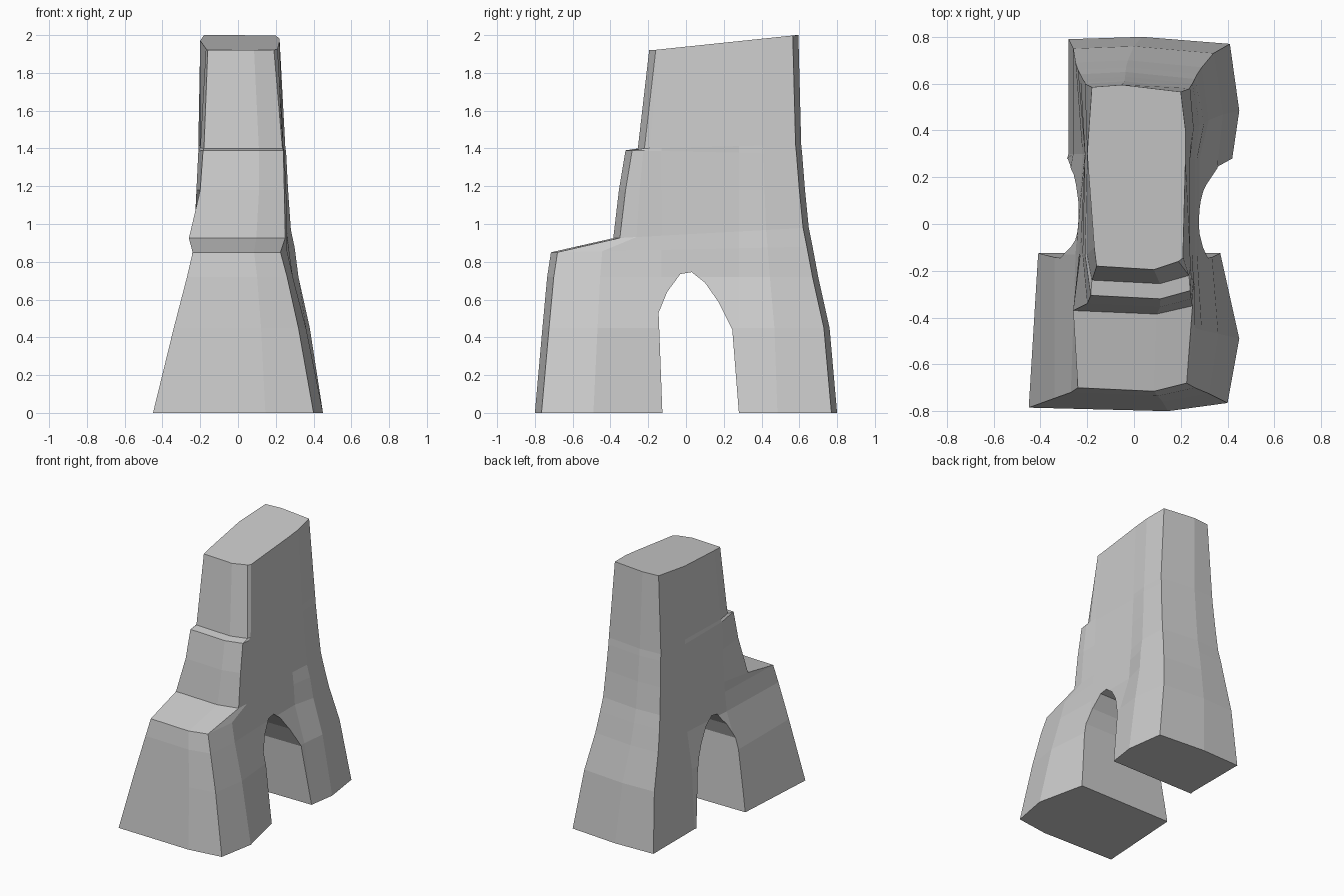
import bpy, bmesh

if "Cube" in bpy.data.objects:
    bpy.data.objects.remove(bpy.data.objects["Cube"])


def make_object(name, rings):
    """Skin a stack of equal-length closed rings and cap both ends."""
    bm = bmesh.new()
    loops = [[bm.verts.new(p) for p in ring] for ring in rings]
    n = len(loops[0])
    for a, b in zip(loops, loops[1:]):
        for i in range(n):
            j = (i + 1) % n
            bm.faces.new((a[i], a[j], b[j], b[i]))
    bm.faces.new(loops[0][::-1])
    bm.faces.new(loops[-1])
    bmesh.ops.recalc_face_normals(bm, faces=bm.faces)
    mesh = bpy.data.meshes.new(name)
    bm.to_mesh(mesh)
    bm.free()
    ob = bpy.data.objects.new(name, mesh)
    bpy.context.collection.objects.link(ob)
    return ob


def rock_ring(zf, zb, yf, yb, left, right):
    """Outline of the rock at one level, tilted from zf (front) to zb (back)."""
    fl, l1, l2, bl = left
    fr, rf, r1, r2, rb, br = right
    y1 = max(-0.13, yf + 0.08)
    pts = [(fl, yf), (fl * 0.3 + fr * 0.7, yf - 0.015), (fr, yf + 0.02),
           (rf, yf + (y1 - yf) * 0.45), (r1, y1), (r2, 0.28),
           (rb, 0.28 + (yb - 0.28) * 0.4), (br, yb - 0.02),
           (bl * 0.4 + br * 0.6 - 0.1, yb + 0.01), (bl, yb),
           (l2, 0.30), (l1, y1)]
    ring = []
    for x, y in pts:
        t = min(1, max(0, (y - yf) / (yb - yf)))
        ring.append((x, y, zf + (zb - zf) * t))
    return ring


# levels: front z, back z, front y, back y, left x values, right x values
levels = [
    (0, 0, -.785, .79, (-.45, -.41, -.28, -.28), (.40, .45, .37, .42, .45, .41)),
    (.45, .45, -.745, .75, (-.34, -.34, -.26, -.26), (.32, .36, .33, .36, .38, .34)),
    (.72, .72, -.72, .69, (-.27, -.25, -.22, -.25), (.26, .29, .28, .28, .32, .29)),
    (.85, .88, -.70, .66, (-.24, -.235, -.21, -.24), (.225, .26, .27, .27, .30, .27)),
    (.925, .98, -.37, .64, (-.26, -.23, -.21, -.23), (.25, .26, .26, .26, .28, .26)),
    (1.18, 1.18, -.34, .62, (-.20, -.22, -.21, -.22), (.245, .255, .25, .25, .265, .25)),
    (1.39, 1.37, -.305, .605, (-.185, -.21, -.20, -.21), (.24, .245, .24, .24, .255, .24)),
    (1.40, 1.42, -.24, .60, (-.18, -.20, -.20, -.21), (.235, .24, .24, .24, .25, .24)),
    (1.92, 2.0, -.18, .585, (-.16, -.17, -.20, -.18), (.19, .21, .21, .22, .22, .20)),
]
rock = make_object("rock_arch", [rock_ring(*lv) for lv in levels])

# arched opening running side to side
arch = [(-.12, -.2), (-.125, 0), (-.145, .53), (-.10, .64), (-.03, .735),
        (.03, .745), (.10, .69), (.17, .59), (.245, .44), (.28, 0), (.285, -.2)]
cutter = make_object("arch_cutter", [[(x, y, z) for y, z in arch] for x in (-1, 1)])
cutter.hide_render = True

mod = rock.modifiers.new("opening", 'BOOLEAN')
mod.operation = 'DIFFERENCE'
mod.solver = 'EXACT'
mod.object = cutter
bpy.context.view_layer.objects.active = rock
rock.select_set(True)
bpy.ops.object.modifier_apply(modifier="opening")
bpy.data.objects.remove(cutter)
